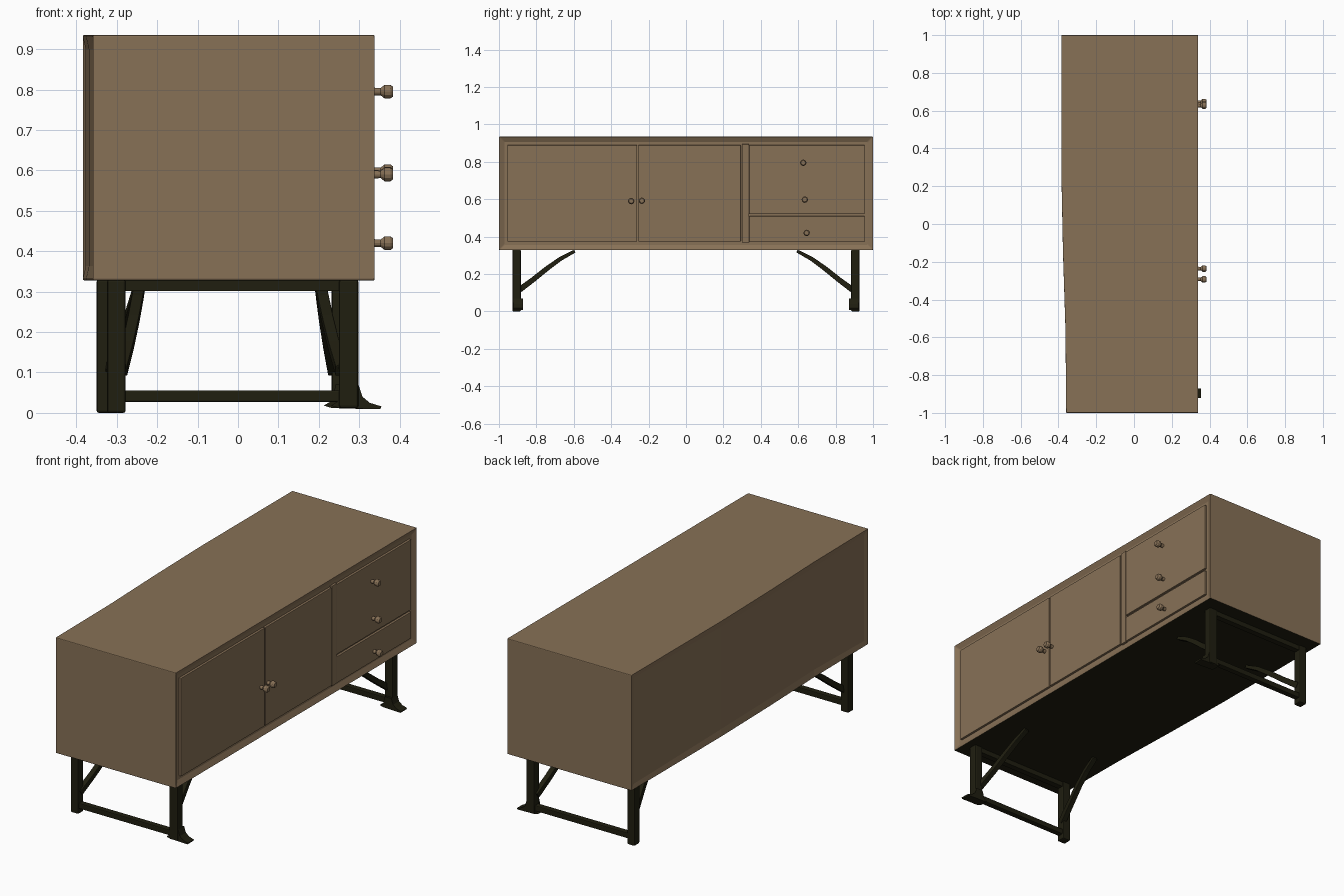
import bpy, bmesh, math
from mathutils import Vector

if "Cube" in bpy.data.objects:
    bpy.data.objects.remove(bpy.data.objects["Cube"])


def material(name, rgb):
    m = bpy.data.materials.new(name)
    m.diffuse_color = (*rgb, 1)
    m.use_nodes = True
    m.node_tree.nodes["Principled BSDF"].inputs["Base Color"].default_value = m.diffuse_color
    return m


WOOD = material("brown wood", (0.245, 0.165, 0.094))
DARK = material("dark frame", (0.014, 0.013, 0.005))


def finish(name, bm, mats, bevel=0.0):
    bmesh.ops.recalc_face_normals(bm, faces=bm.faces)
    me = bpy.data.meshes.new(name)
    bm.to_mesh(me)
    bm.free()
    ob = bpy.data.objects.new(name, me)
    bpy.context.collection.objects.link(ob)
    for m in mats:
        me.materials.append(m)
    if bevel:
        b = ob.modifiers.new("bevel", 'BEVEL')
        b.width, b.segments, b.limit_method = bevel, 2, 'ANGLE'
    return ob


def prism(points, direction):
    """Extrude a planar outline along a direction."""
    bm = bmesh.new()
    f = bm.faces.new([bm.verts.new(p) for p in points])
    g = bmesh.ops.extrude_face_region(bm, geom=[f])["geom"]
    bmesh.ops.translate(bm, vec=direction,
                        verts=[v for v in g if isinstance(v, bmesh.types.BMVert)])
    bmesh.ops.recalc_face_normals(bm, faces=bm.faces)
    return bm


def box(name, x, y, z, mat, bevel=0.0):
    pts = [(x[0], y[0], z[0]), (x[1], y[0], z[0]), (x[1], y[1], z[0]), (x[0], y[1], z[0])]
    return finish(name, prism(pts, (0, 0, z[1] - z[0])), [mat], bevel)


# Cabinet body: back edge tapers toward -y; front and back have recessed panels
outline = [(0.34, -1), (0.34, 1), (-0.385, 1), (-0.385, 0.25),
           (-0.377, -0.15), (-0.364, -0.55), (-0.36, -1)]
body = prism([(x, y, 0.328) for x, y in outline], (0, 0, 0.607))
front = [f for f in body.faces if f.normal.x > 0.9]
back = [f for f in body.faces if f.normal.x < -0.9]
bmesh.ops.inset_region(body, faces=front, thickness=0.04)
bmesh.ops.translate(body, vec=(-0.014, 0, 0), verts=list({v for f in front for v in f.verts}))
bmesh.ops.inset_region(body, faces=back, thickness=0.035)
bmesh.ops.translate(body, vec=(0.008, 0, 0), verts=list({v for f in back for v in f.verts}))
for f in body.faces:
    f.material_index = 1 if f.normal.z < -0.9 and f.calc_center_median().z < 0.33 else 0
finish("cabinet_body", body, [WOOD, DARK], 0.004)

# Doors, post and drawer fronts
for name, y0, y1, z0, z1 in [
        ("left_door", -0.954, -0.261, 0.374, 0.889),
        ("right_door", -0.255, 0.293, 0.374, 0.889),
        ("centre_post", 0.299, 0.338, 0.369, 0.894),
        ("upper_drawers", 0.338, 0.955, 0.521, 0.889),
        ("lower_drawer", 0.338, 0.955, 0.371, 0.509)]:
    box(name, (0.32, 0.338), (y0, y1), (z0, z1), WOOD, 0.002)

# Knobs: lathed profile of (radius, distance from front)
profile = [(0.010, -0.005), (0.009, 0.014), (0.017, 0.024), (0.017, 0.038), (0.012, 0.045)]
for i, (y, z) in enumerate([(-0.293, 0.59), (-0.236, 0.592), (0.627, 0.795),
                            (0.635, 0.598), (0.645, 0.42)]):
    bm = bmesh.new()
    n = 12
    rings = [[bm.verts.new((0.339 + d, y + r * math.cos(2 * math.pi * k / n),
                            z + r * math.sin(2 * math.pi * k / n))) for k in range(n)]
             for r, d in profile]
    for a, b in zip(rings, rings[1:]):
        for k in range(n):
            bm.faces.new((a[k], a[(k + 1) % n], b[(k + 1) % n], b[k]))
    bm.faces.new(rings[0])
    bm.faces.new(rings[-1])
    finish(f"knob_{i + 1}", bm, [WOOD])


def brace(name, pts, sizes):
    """Square-section bar through the points, tapering by size."""
    bm = bmesh.new()
    rings = []
    for i, p in enumerate(pts):
        p = Vector(p)
        t = (Vector(pts[min(i + 1, len(pts) - 1)]) - Vector(pts[max(i - 1, 0)])).normalized()
        side = t.cross(Vector((1, 0, 0))).normalized()
        across = side.cross(t).normalized()
        w = sizes[i]
        rings.append([bm.verts.new(p + side * w * a + across * 0.014 * b)
                      for a, b in ((-1, -1), (1, -1), (1, 1), (-1, 1))])
    for a, b in zip(rings, rings[1:]):
        for k in range(4):
            bm.faces.new((a[k], a[(k + 1) % 4], b[(k + 1) % 4], b[k]))
    bm.faces.new(rings[0])
    bm.faces.new(rings[-1])
    finish(name, bm, [DARK], 0.003)


# Two leg frames: posts, rails, flared front foot, curved braces
for s, tag, back_x, front_x, toe in [
        (-1, "left", (-0.324, -0.278), (0.25, 0.298), 0.355),
        (1, "right", (-0.35, -0.308), (0.232, 0.28), 0.336)]:
    yr = sorted((s * 0.883, s * 0.928))
    rail = sorted((s * 0.89, s * 0.921))
    box(f"{tag}_back_leg", back_x, yr, (0.0, 0.33), DARK, 0.006)
    box(f"{tag}_front_leg", front_x, yr, (0.012, 0.33), DARK, 0.006)
    box(f"{tag}_top_rail", (back_x[1] - 0.01, front_x[0] + 0.01), rail, (0.302, 0.33), DARK)
    box(f"{tag}_stretcher", (back_x[1] - 0.01, front_x[0] + 0.01), rail, (0.027, 0.056),
        DARK, 0.004)
    a, b = front_x
    foot = [(a - 0.02, 0.018), (a, 0.03), (a + 0.01, 0.07), (b, 0.07), (b + 0.01, 0.04),
            (b + 0.028, 0.025), (toe, 0.016), (toe - 0.003, 0.009), (a, 0.012)]
    finish(f"{tag}_front_foot",
           prism([(x, s * 0.872, z) for x, z in foot], (0, s * 0.05, 0)), [DARK])
    for part, x0, x1 in (("back", back_x[1] - 0.01, -0.242), ("front", front_x[0] + 0.005, 0.203)):
        path = [(x0 + (x1 - x0) * t, s * y, z) for t, y, z in
                ((0, 0.905, 0.105), (0.35, 0.82, 0.168), (0.65, 0.74, 0.232),
                 (0.85, 0.67, 0.282), (1, 0.595, 0.322))]
        brace(f"{tag}_{part}_brace", path, (0.016, 0.014, 0.013, 0.011, 0.008))
